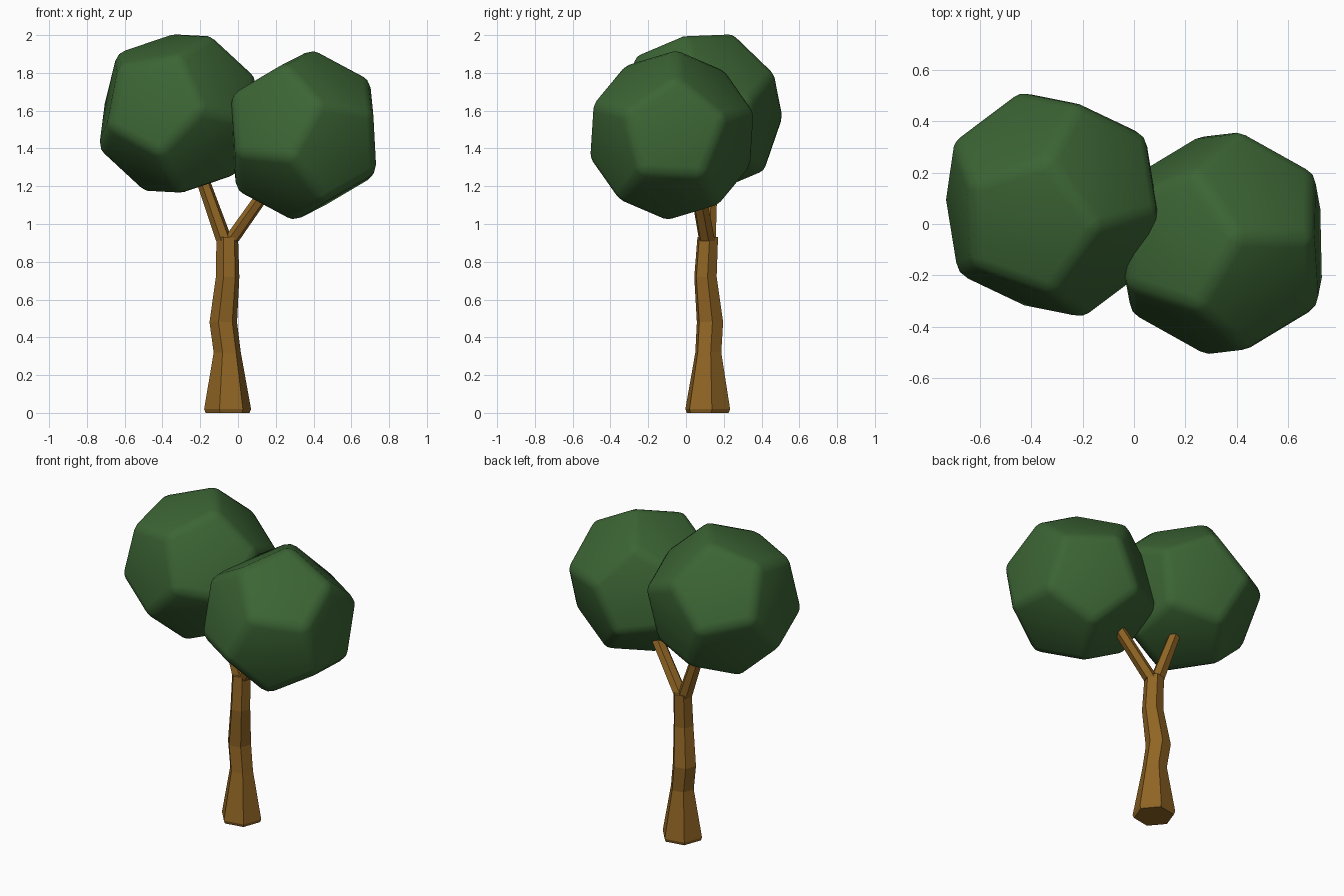
import bpy, bmesh
from math import cos, sin, pi, radians
from mathutils import Vector

if "Cube" in bpy.data.objects:
    bpy.data.objects.remove(bpy.data.objects["Cube"])


def material(name, rgb):
    m = bpy.data.materials.new(name)
    m.diffuse_color = (*rgb, 1)
    m.use_nodes = True
    m.node_tree.nodes["Principled BSDF"].inputs["Base Color"].default_value = m.diffuse_color
    return m


BARK = material("bark", (0.28, 0.13, 0.018))
LEAF = material("leaf", (0.045, 0.13, 0.035))


def finish(bm, name, mat, smooth=False):
    bmesh.ops.recalc_face_normals(bm, faces=bm.faces)
    mesh = bpy.data.meshes.new(name)
    bm.to_mesh(mesh)
    bm.free()
    mesh.materials.append(mat)
    for p in mesh.polygons:
        p.use_smooth = smooth
    ob = bpy.data.objects.new(name, mesh)
    bpy.context.collection.objects.link(ob)
    return ob


def limb(name, rings, sides=6, turn=10):
    """Faceted tube through level rings (x, y, z, radius)."""
    bm = bmesh.new()
    loops = []
    for x, y, z, r in rings:
        angles = [radians(turn) + 2 * pi * i / sides for i in range(sides)]
        loops.append([bm.verts.new((x + r * cos(a), y + r * sin(a), z)) for a in angles])
    for lo, hi in zip(loops, loops[1:]):
        for i in range(sides):
            j = (i + 1) % sides
            bm.faces.new((lo[i], lo[j], hi[j], hi[i]))
    bm.faces.new(loops[0][::-1])
    bm.faces.new(loops[-1])
    return finish(bm, name, BARK)


def foliage(name, center, normal, corner, radius=0.468, bevel=0.045):
    """Rounded dodecahedron: one face points along normal, a corner of it towards corner."""
    n = Vector(normal).normalized()
    u = Vector(corner)
    u = (u - n * u.dot(n)).normalized()
    v = n.cross(u)
    bm = bmesh.new()
    for ring, height in ((0.607, 0.795), (0.982, 0.188)):
        for k in range(5):
            a = 2 * pi * k / 5
            p = radius * (ring * (cos(a) * u + sin(a) * v) + height * n)
            bm.verts.new(p)
            bm.verts.new(-p)
    bmesh.ops.convex_hull(bm, input=bm.verts)
    bmesh.ops.dissolve_limit(bm, angle_limit=radians(10), verts=bm.verts, edges=bm.edges)
    ob = finish(bm, name, LEAF, smooth=True)
    ob.location = center
    mod = ob.modifiers.new("round", 'BEVEL')
    mod.width = bevel
    mod.segments = 2
    mod.limit_method = 'NONE'
    return ob


# Crooked trunk with a flared foot
limb("trunk", [
    (-0.055, 0.115, 0.00, 0.118),
    (-0.055, 0.115, 0.02, 0.126),
    (-0.057, 0.118, 0.32, 0.073),
    (-0.078, 0.127, 0.48, 0.074),
    (-0.055, 0.103, 0.72, 0.063),
    (-0.057, 0.115, 0.93, 0.058),
])

# Forked branches reaching into the foliage
limb("left_branch", [(-0.072, 0.115, 0.91, 0.045), (-0.21, 0.135, 1.30, 0.036)])
limb("right_branch", [(-0.04, 0.112, 0.91, 0.045), (0.20, 0.05, 1.25, 0.040)])

# Two foliage balls
foliage("left_foliage", (-0.32, 0.075, 1.585), (-0.352, -0.922, 0.162), (0.479, -1.663, 0.078))
foliage("right_foliage", (0.345, -0.075, 1.47), (1, 0.025, 0.06), (0, 0.052, 1))
